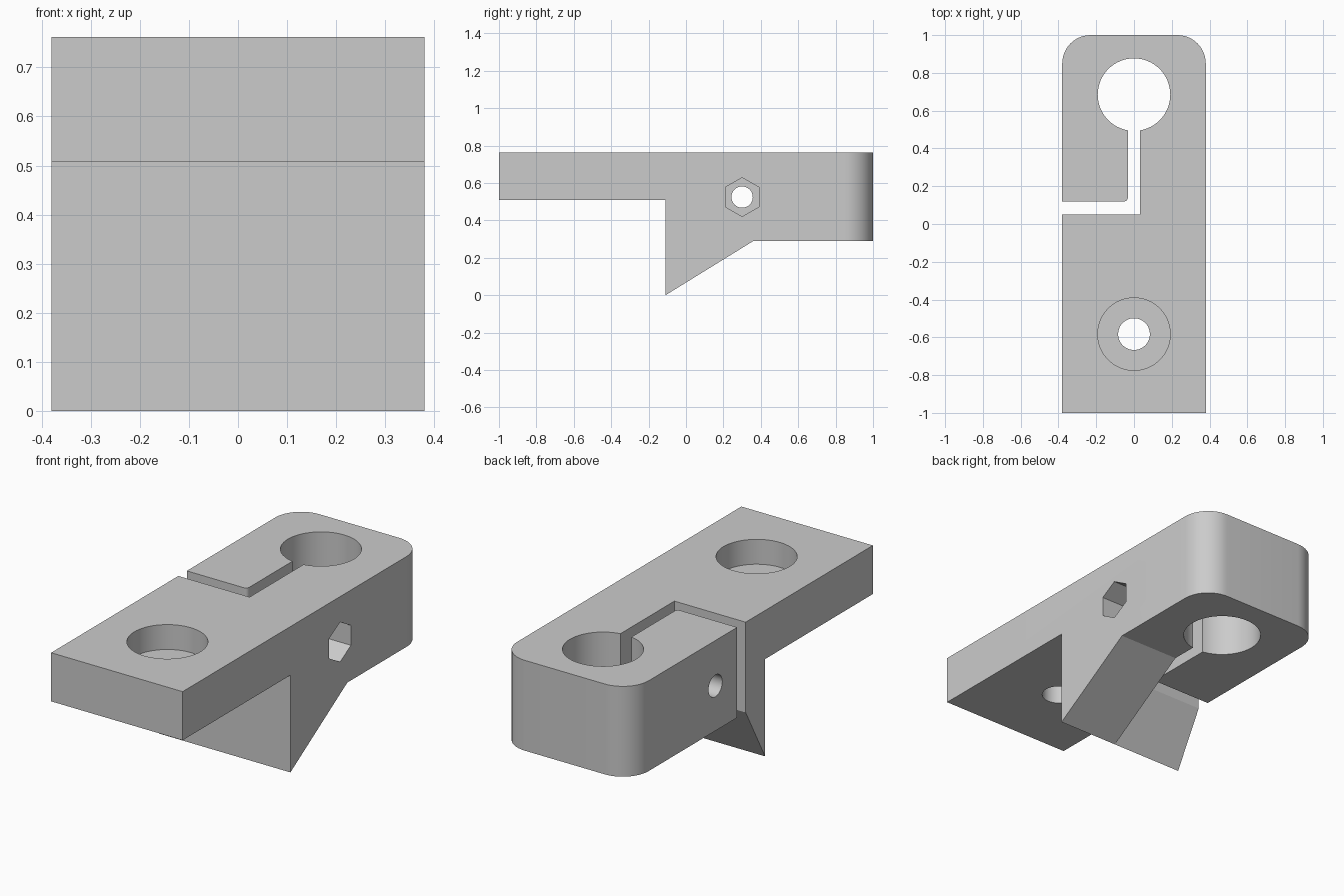
import bpy, bmesh, math
from mathutils import Matrix, Vector

if "Cube" in bpy.data.objects:
    bpy.data.objects.remove(bpy.data.objects["Cube"])

plastic = bpy.data.materials.new("light_grey")
plastic.use_nodes = True
GREY = (0.6, 0.6, 0.6, 1)
plastic.diffuse_color = GREY
plastic.node_tree.nodes["Principled BSDF"].inputs["Base Color"].default_value = GREY


def finish(name, bm):
    bmesh.ops.recalc_face_normals(bm, faces=bm.faces)
    mesh = bpy.data.meshes.new(name)
    bm.to_mesh(mesh)
    bm.free()
    mesh.materials.append(plastic)
    obj = bpy.data.objects.new(name, mesh)
    bpy.context.collection.objects.link(obj)
    return obj


def prism(name, profile, axis, lo, hi, round_at=None, radius=0, segments=8):
    """Extrude a profile along x (points are y, z) or z (points are x, y),
    rounding the straight edges whose profile point passes round_at."""
    place = (lambda a, b, h: (h, a, b)) if axis == "x" else (lambda a, b, h: (a, b, h))
    bm = bmesh.new()
    face = bm.faces.new([bm.verts.new(place(a, b, lo)) for a, b in profile])
    moved = bmesh.ops.extrude_face_region(bm, geom=[face])["geom"]
    shift = Vector(place(0, 0, hi - lo))
    bmesh.ops.translate(bm, vec=shift, verts=[v for v in moved if isinstance(v, bmesh.types.BMVert)])
    if round_at:
        bmesh.ops.recalc_face_normals(bm, faces=bm.faces)
        edges = [e for e in bm.edges if all(round_at(v.co) for v in e.verts)
                 and abs((e.verts[0].co - e.verts[1].co).normalized().z) > 0.99]
        bmesh.ops.bevel(bm, geom=edges, offset=radius, segments=segments,
                        profile=0.5, affect="EDGES")
    return finish(name, bm)


def bore(name, centre, radius, depth, axis="z", sides=64):
    """Cylinder or hexagon centred on a point."""
    bm = bmesh.new()
    turn = Matrix.Rotation(math.pi / 2, 4, "Y") if axis == "x" else Matrix()
    spin = Matrix.Rotation(math.pi / 2, 4, "X") if sides == 6 else Matrix()
    bmesh.ops.create_cone(bm, cap_ends=True, segments=sides, radius1=radius,
                          radius2=radius, depth=depth,
                          matrix=Matrix.Translation(centre) @ spin @ turn)
    return finish(name, bm)


W, TOP, ARM, BASE = 0.38, 0.762, 0.508, 0.29
SLOT = 0.032

# Body: flat arm, thick clamp and wedge, with rounded back corners
body = prism("clamp_bracket",
             [(-1, ARM), (-0.11, ARM), (-0.11, 0), (0.36, BASE), (1, BASE), (1, TOP), (-1, TOP)],
             "x", -W, W, lambda c: c.y > 0.99, 0.15, 12)

cutters = [
    # Steeper wedge underside beside the slot
    prism("wedge_relief", [(-0.11, 0), (0.05, BASE), (0.36, BASE), (0.36, -0.1), (-0.165, -0.1)],
          "x", -0.5, SLOT),
    # L-shaped slot that frees the jaw
    prism("jaw_slot", [(-0.5, 0.05), (SLOT, 0.05), (SLOT, 0.6), (-SLOT, 0.6),
                       (-SLOT, 0.12), (-0.5, 0.12)],
          "z", -0.1, 1, lambda c: abs(c.x + SLOT) < 0.001 and c.y < 0.2, 0.02, 6),
    # Clamped rod hole
    bore("rod_hole", (0, 0.685, 0.5), 0.192, 1.2),
    # Counterbored mounting hole
    bore("mounting_hole", (0, -0.583, 0.5), 0.084, 1.2),
    bore("counterbore", (0, -0.583, TOP - 0.13 + 0.2), 0.192, 0.4),
    # Clamp screw hole and its nut pocket
    bore("screw_hole", (0, 0.3, 0.525), 0.057, 1, "x", 40),
    bore("nut_pocket", (W, 0.3, 0.525), 0.104, 0.38, "x", 6),
]

bpy.ops.object.select_all(action="DESELECT")
bpy.context.view_layer.objects.active = body
body.select_set(True)
for cutter in cutters:
    mod = body.modifiers.new(cutter.name, "BOOLEAN")
    mod.operation, mod.solver, mod.object = "DIFFERENCE", "EXACT", cutter
    bpy.ops.object.modifier_apply(modifier=mod.name)
    bpy.data.objects.remove(cutter)

bpy.ops.object.shade_smooth_by_angle(angle=math.radians(25))
